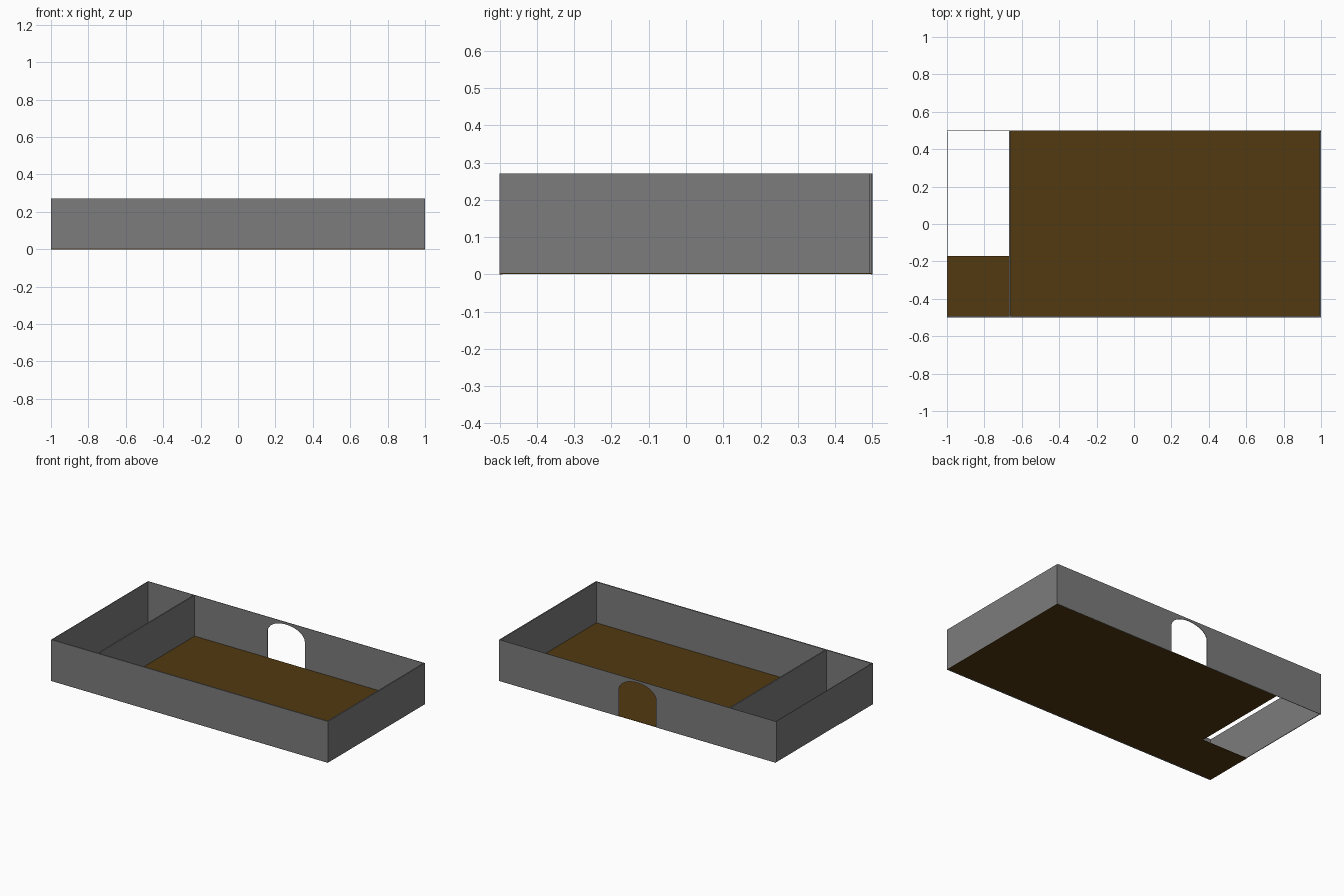
import bpy, bmesh, math

if "Cube" in bpy.data.objects:
    bpy.data.objects.remove(bpy.data.objects["Cube"])


def material(name, rgb):
    m = bpy.data.materials.new(name)
    m.diffuse_color = (*rgb, 1)
    m.use_nodes = True
    m.node_tree.nodes["Principled BSDF"].inputs["Base Color"].default_value = m.diffuse_color
    return m


GREY = material("wall_grey", (0.2, 0.2, 0.2))
BROWN = material("floor_brown", (0.084, 0.041, 0.005))
H, T, B = 0.27, 0.008, 0.003   # wall height, wall thickness, floor level


def extrude(name, points, vec, mat):
    """Solid from a flat outline pushed along a vector."""
    bm = bmesh.new()
    face = bm.faces.new([bm.verts.new(p) for p in points])
    new = bmesh.ops.extrude_face_region(bm, geom=[face])["geom"]
    bmesh.ops.translate(bm, vec=vec, verts=[v for v in new if isinstance(v, bmesh.types.BMVert)])
    bmesh.ops.recalc_face_normals(bm, faces=bm.faces)
    me = bpy.data.meshes.new(name)
    bm.to_mesh(me)
    bm.free()
    me.materials.append(mat)
    ob = bpy.data.objects.new(name, me)
    bpy.context.collection.objects.link(ob)
    return ob


def box(name, x0, x1, y0, y1, z0, z1, mat):
    pts = [(x0, y0, z0), (x1, y0, z0), (x1, y1, z0), (x0, y1, z0)]
    return extrude(name, pts, (0, 0, z1 - z0), mat)


# floors: large room and small landing, leaving a stairwell opening
box("main_floor", -0.665, 1, -0.5, 0.5, 0.001, B, BROWN)
box("landing_floor", -1, -0.665, -0.5, -0.17, 0.001, B, BROWN)

# straight walls; side walls stop just short of the back wall
box("front_wall", -1, 1, -0.5, -0.5 + T, 0, H, GREY)
box("left_wall", -1, -1 + T / 2, -0.5 + T, 0.494, B, H, GREY)
box("right_wall", 1 - T, 1, -0.5 + T, 0.494, B, H, GREY)
box("partition_wall", -0.669, -0.661, -0.5 + T, 0.497, B, H, GREY)

# back wall with arched doorway
R, SPRING, RISE = 0.135, 0.175, 0.08
arch = [(-R * math.cos(math.pi * i / 24), 0.5, SPRING + RISE * math.sin(math.pi * i / 24))
        for i in range(25)]
outline = [(-1, 0.5, 0), (-R, 0.5, 0)] + arch + [(R, 0.5, 0), (1, 0.5, 0), (1, 0.5, H), (-1, 0.5, H)]
extrude("back_wall", outline, (0, -0.003, 0), GREY)
